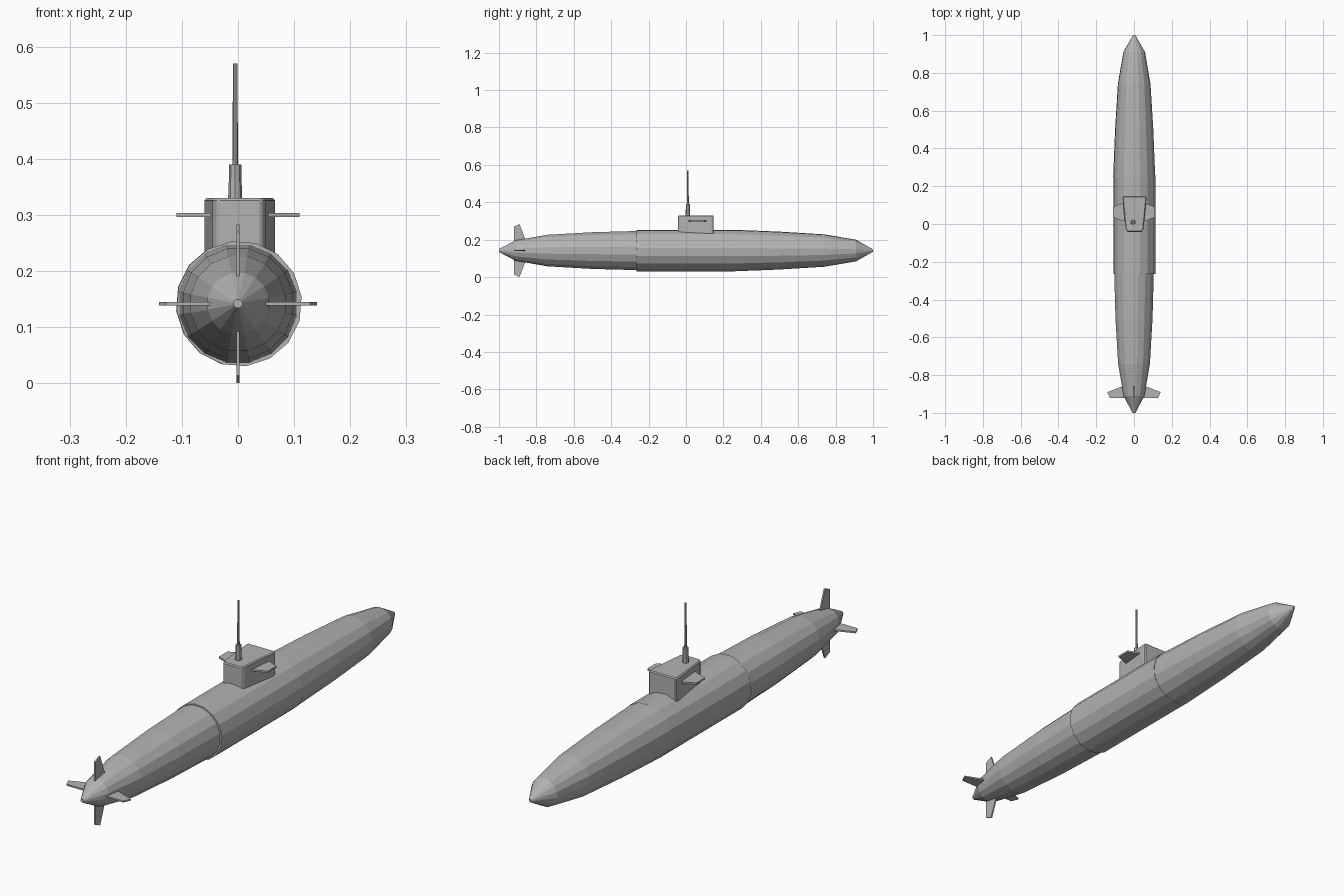
import bpy, bmesh, math
from mathutils import Vector

cube = bpy.data.objects.get("Cube")
if cube:
    bpy.data.objects.remove(cube, do_unlink=True)

AXIS_Z = 0.142
SIDES = 16

grey = bpy.data.materials.new("hull_grey")
grey.use_nodes = True
colour = (0.45, 0.45, 0.45, 1)
grey.diffuse_color = colour
grey.node_tree.nodes["Principled BSDF"].inputs["Base Color"].default_value = colour


def loft(name, rings):
    """Skin a list of equal-sized point rings and cap both ends."""
    bm = bmesh.new()
    loops = [[bm.verts.new(p) for p in ring] for ring in rings]
    count = len(loops[0])
    for a, b in zip(loops, loops[1:]):
        for i in range(count):
            j = (i + 1) % count
            bm.faces.new((a[i], a[j], b[j], b[i]))
    bm.faces.new(loops[0])
    bm.faces.new(loops[-1])
    bmesh.ops.recalc_face_normals(bm, faces=bm.faces)
    mesh = bpy.data.meshes.new(name)
    bm.to_mesh(mesh)
    bm.free()
    mesh.materials.append(grey)
    obj = bpy.data.objects.new(name, mesh)
    bpy.context.collection.objects.link(obj)
    return obj


def hull(name, profile, turn=0.0, shift=0.0):
    """Faceted body from (y, radius) stations."""
    angles = [2 * math.pi * (i + turn) / SIDES for i in range(SIDES)]
    return loft(name, [[Vector((shift + r * math.cos(a), y, AXIS_Z + r * math.sin(a)))
                        for a in angles] for y, r in profile])


def blade(name, outline, thickness, place):
    """Flat plate from a (span, y) outline, placed by a function."""
    return loft(name, [[place(s, y, t) for s, y in outline]
                       for t in (-thickness / 2, thickness / 2)])


# Hull sections, overlapping at the seams
hull("stern_hull", [(-1, 0.008), (-0.91, 0.056), (-0.74, 0.086),
                    (-0.5, 0.1), (-0.25, 0.107)], 0.5)
hull("middle_hull", [(-0.265, 0.112), (0.26, 0.112)], 0.3, 0.002)
hull("bow_hull", [(0.25, 0.112), (0.5, 0.102), (0.74, 0.087),
                  (0.91, 0.058), (1, 0.006)], 0.3, 0.001)

# Sail with a rounded, narrowing end
sail_plan = [(-0.058, 0.148), (0.064, 0.148), (0.066, 0.135), (0.05, -0.025),
             (0.042, -0.042), (-0.036, -0.042), (-0.045, -0.025), (-0.06, 0.135)]
sail = loft("sail", [[Vector((x, y, z)) for x, y in sail_plan] for z in (0.2, 0.33)])

# Periscope housing and thin mast
for name, stations in (("mast_base", ((0.32, 0.013), (0.37, 0.011), (0.39, 0.011))),
                       ("mast", ((0.38, 0.005), (0.57, 0.004)))):
    loft(name, [[Vector((-0.005 + r * math.cos(k * math.pi / 4),
                         0.01 + r * math.sin(k * math.pi / 4), z)) for k in range(8)]
                for z, r in stations])

# Sail planes and stern fins on both sides
plane = [(0.045, 0.01), (0.11, 0.035), (0.11, 0.09), (0.045, 0.118)]
fin = [(0.03, -0.92), (0.128, -0.92), (0.141, -0.89), (0.05, -0.855), (0.03, -0.855)]
for side, sign in (("left", 1), ("right", -1)):
    blade("sail_plane_" + side, plane, 0.007,
          lambda s, y, t: Vector((sign * s, y, 0.3 + t)))
    blade("stern_plane_" + side, fin, 0.006,
          lambda s, y, t: Vector((sign * s, y, AXIS_Z + t)))
for end, sign in (("upper", 1), ("lower", -1)):
    blade("rudder_" + end, fin, 0.006,
          lambda s, y, t: Vector((t, y, AXIS_Z + sign * s)))

# Small rounding of the sail edges
bevel = sail.modifiers.new("soft_edges", "BEVEL")
bevel.width = 0.004
bevel.segments = 1
